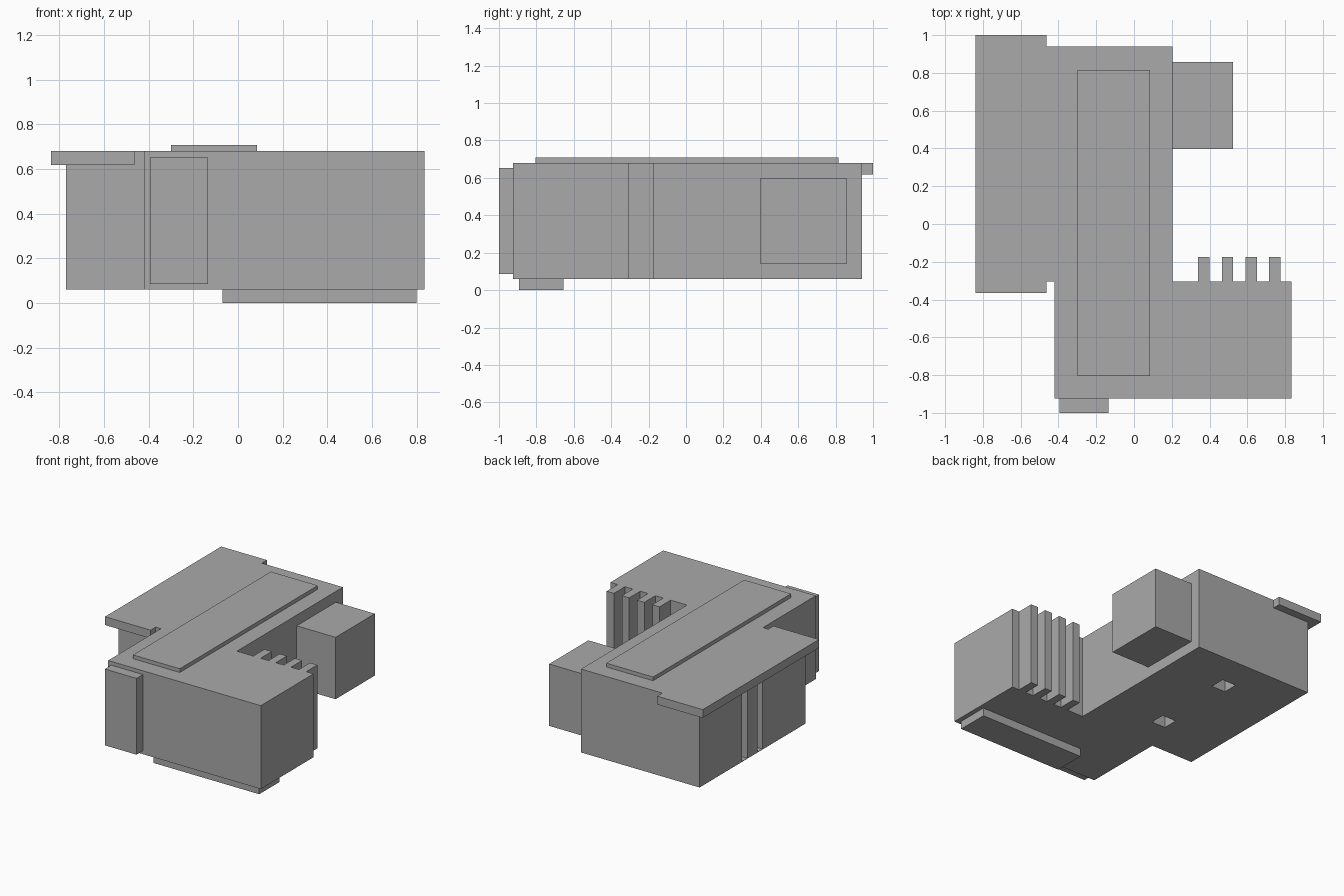
import bpy, bmesh

if "Cube" in bpy.data.objects:
    bpy.data.objects.remove(bpy.data.objects["Cube"])

grey = bpy.data.materials.new("plain_grey")
grey.diffuse_color = (0.40, 0.40, 0.40, 1)
grey.use_nodes = True
grey.node_tree.nodes["Principled BSDF"].inputs["Base Color"].default_value = grey.diffuse_color


def prism(name, outline, z0, z1):
    """Extrude a counter-clockwise outline from z0 to z1."""
    bm = bmesh.new()
    face = bm.faces.new([bm.verts.new((x, y, z0)) for x, y in outline])
    top = bmesh.ops.extrude_face_region(bm, geom=[face])["geom"]
    for v in top:
        if isinstance(v, bmesh.types.BMVert):
            v.co.z = z1
    bmesh.ops.recalc_face_normals(bm, faces=bm.faces)
    mesh = bpy.data.meshes.new(name)
    bm.to_mesh(mesh)
    bm.free()
    mesh.materials.append(grey)
    ob = bpy.data.objects.new(name, mesh)
    bpy.context.collection.objects.link(ob)
    return ob


def box(name, x0, x1, y0, y1, z0, z1):
    return prism(name, [(x0, y0), (x1, y0), (x1, y1), (x0, y1)], z0, z1)


# Main body footprint, with a row of fins on the back of the right wing
outline = [(-0.42, -0.925), (0.835, -0.925), (0.835, -0.305)]
for x in (0.775, 0.65, 0.525, 0.40):
    outline += [(x, -0.305), (x, -0.175), (x - 0.06, -0.175), (x - 0.06, -0.305)]
outline += [(0.205, -0.305), (0.205, 0.94), (-0.77, 0.94), (-0.77, -0.305), (-0.42, -0.305)]
body = prism("main_body", outline, 0.06, 0.68)

# Square sockets underneath and upright slits in the left wall
cutters = [box("socket_cutter", -0.325, -0.21, y - 0.057, y + 0.057, 0.0, 0.26) for y in (0.0, 0.64)]
cutters += [box("slit_cutter", -0.80, -0.53, y, y + 0.06, 0.063, 0.62) for y in (0.20, 0.38)]
for c in cutters:
    c.hide_render = True
    mod = body.modifiers.new("cut", 'BOOLEAN')
    mod.operation = 'DIFFERENCE'
    mod.solver = 'EXACT'
    mod.object = c
bpy.context.view_layer.objects.active = body
for mod in list(body.modifiers):
    bpy.ops.object.modifier_apply(modifier=mod.name)
for c in cutters:
    bpy.data.objects.remove(c)

# Attached blocks and plates
box("roof_overhang", -0.838, -0.463, -0.365, 1.0, 0.618, 0.68)
box("roof_plate", -0.30, 0.085, -0.805, 0.815, 0.68, 0.708)
box("side_block", 0.205, 0.525, 0.397, 0.857, 0.14, 0.60)
box("front_panel", -0.395, -0.135, -1.0, -0.925, 0.085, 0.652)
box("base_strip", -0.07, 0.80, -0.893, -0.655, 0.0, 0.06)
